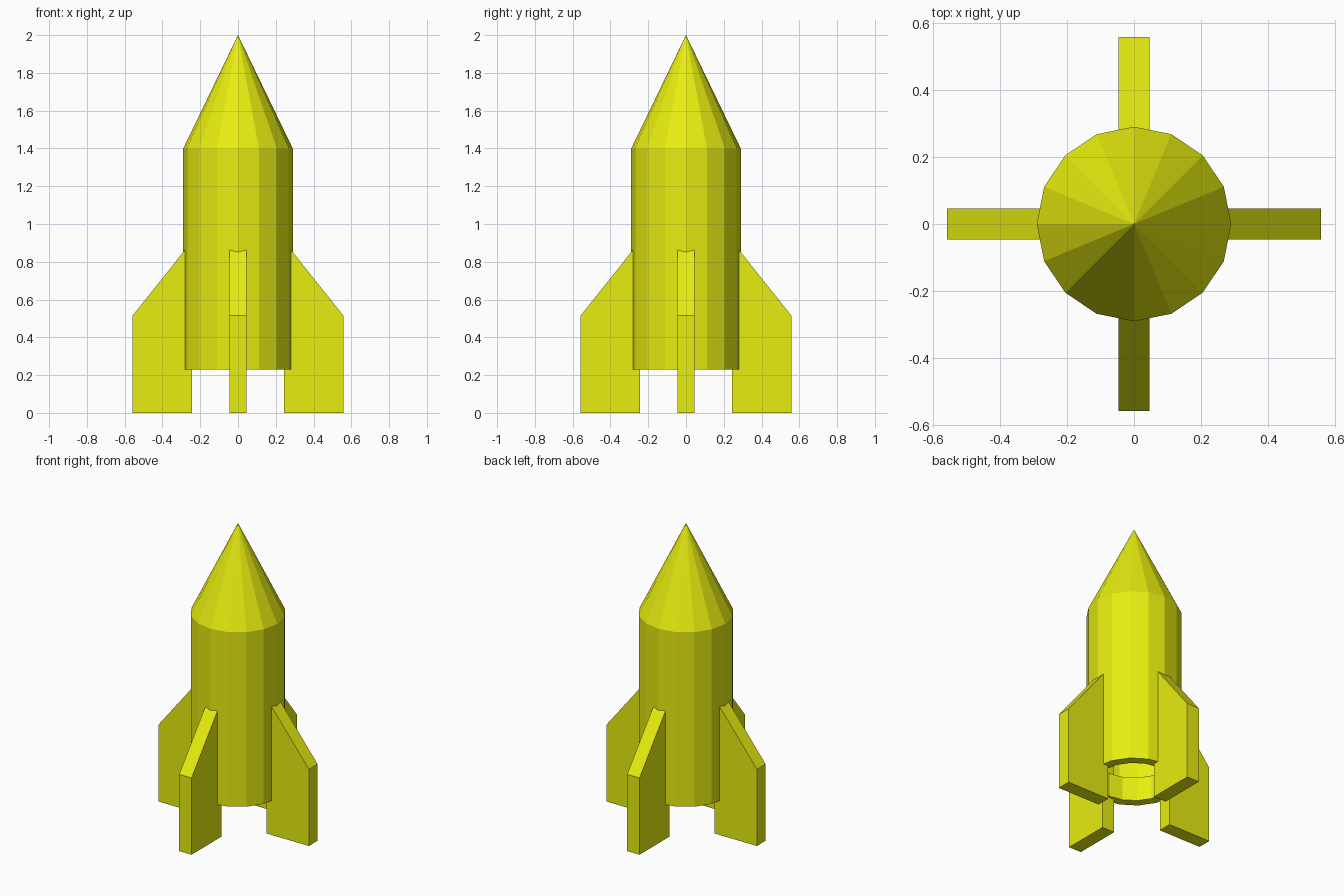
import bpy, bmesh
from math import cos, sin, pi
from mathutils import Matrix

if "Cube" in bpy.data.objects:
    bpy.data.objects.remove(bpy.data.objects["Cube"])

SIDES = 16
yellow = bpy.data.materials.new("yellow")
yellow.diffuse_color = (0.8, 0.85, 0.005, 1)
yellow.use_nodes = True
yellow.node_tree.nodes["Principled BSDF"].inputs["Base Color"].default_value = yellow.diffuse_color


def make_object(name, bm):
    mesh = bpy.data.meshes.new(name)
    bm.to_mesh(mesh)
    bm.free()
    mesh.materials.append(yellow)
    obj = bpy.data.objects.new(name, mesh)
    bpy.context.collection.objects.link(obj)
    return obj


# Hull: nose cone, cylindrical body, bottom rim and inner exhaust wall
def build_hull(tip_z, profile):
    bm = bmesh.new()
    tip = bm.verts.new((0, 0, tip_z))
    rings = [[bm.verts.new((r * cos(2 * pi * i / SIDES), r * sin(2 * pi * i / SIDES), z))
              for i in range(SIDES)] for r, z in profile]
    for i in range(SIDES):
        j = (i + 1) % SIDES
        bm.faces.new((tip, rings[0][i], rings[0][j]))
        for upper, lower in zip(rings, rings[1:]):
            bm.faces.new((upper[i], lower[i], lower[j], upper[j]))
    return make_object("hull", bm)


build_hull(2.0, [(0.29, 1.4), (0.29, 0.23), (0.23, 0.23), (0.23, 0.39)])


# Fins: extruded side profile, repeated around the hull
def build_fin(index, profile, thickness):
    bm = bmesh.new()
    face = bm.faces.new([bm.verts.new((x, -thickness / 2, z)) for x, z in profile])
    ext = bmesh.ops.extrude_face_region(bm, geom=[face])
    moved = [v for v in ext["geom"] if isinstance(v, bmesh.types.BMVert)]
    bmesh.ops.translate(bm, verts=moved, vec=(0, thickness, 0))
    bmesh.ops.recalc_face_normals(bm, faces=bm.faces)
    bmesh.ops.rotate(bm, verts=bm.verts, matrix=Matrix.Rotation(index * pi / 2, 3, "Z"))
    return make_object(f"fin_{index + 1}", bm)


for k in range(4):
    build_fin(k, [(0.243, 0), (0.558, 0), (0.558, 0.515), (0.243, 0.91)], 0.092)
